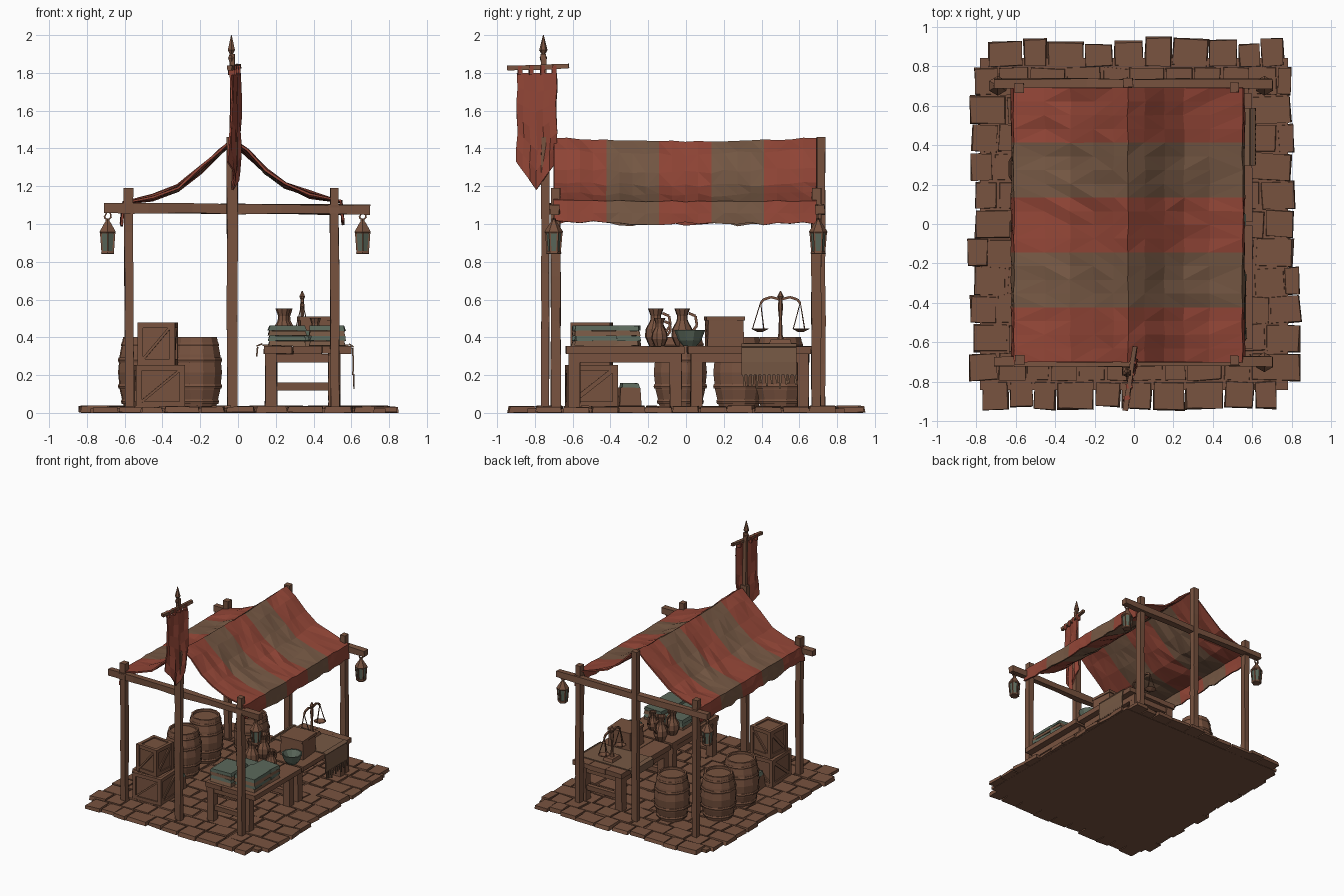
import bpy, bmesh, math, random
from mathutils import Vector, Matrix

if "Cube" in bpy.data.objects:
    bpy.data.objects.remove(bpy.data.objects["Cube"])
random.seed(7)
R = random.uniform

def mat(name, c):
    m = bpy.data.materials.new(name)
    m.diffuse_color = (*c, 1)
    m.use_nodes = True
    m.node_tree.nodes["Principled BSDF"].inputs["Base Color"].default_value = m.diffuse_color
    return m
MATS = [mat("brown wood", (.188, .086, .050)), mat("red cloth", (.290, .061, .038)),
        mat("tan cloth", (.180, .098, .058)), mat("grey green", (.105, .140, .105))]
WOOD, RED, TAN, GREEN = range(4)

def done(name, bm, fix=True):
    if fix:
        bmesh.ops.recalc_face_normals(bm, faces=bm.faces)
    me = bpy.data.meshes.new(name)
    bm.to_mesh(me)
    bm.free()
    for m in MATS:
        me.materials.append(m)
    ob = bpy.data.objects.new(name, me)
    bpy.context.collection.objects.link(ob)
    return ob

def box(bm, c, s, mi=0, rz=0, top=1, jit=0):
    m = Matrix.Translation(c) @ Matrix.Rotation(rz, 4, 'Z') @ Matrix.Diagonal((*s, 1))
    vs = bmesh.ops.create_cube(bm, size=1)['verts']
    for v in vs:
        if v.co.z > 0:
            v.co.x *= top
            v.co.y *= top
        v.co = m @ v.co + Vector((R(-jit, jit), R(-jit, jit), R(-jit, jit) * .4))
    for f in {f for v in vs for f in v.link_faces}:
        f.material_index = mi

def bar(bm, p, q, w, d=None, mi=0, jit=0, seg=1):
    # squared timber from p to q, optionally hewn in several jittered segments
    p, q = Vector(p), Vector(q)
    z = (q - p).normalized()
    x = Vector((1, 0, 0)) if abs(z.x) < .9 else Vector((0, 1, 0))
    y = z.cross(x).normalized()
    x = y.cross(z)
    d = d or w
    rings = [[bm.verts.new(p.lerp(q, i / seg) + x * (a * w / 2 + R(-jit, jit)) + y * (b * d / 2 + R(-jit, jit)))
              for a, b in ((-1, -1), (1, -1), (1, 1), (-1, 1))] for i in range(seg + 1)]
    loft(bm, rings, mi)

def loft(bm, rings, mi=0):
    n = len(rings[0])
    fs = [bm.faces.new((a[i], a[(i + 1) % n], b[(i + 1) % n], b[i]))
          for a, b in zip(rings, rings[1:]) for i in range(n)]
    fs += [bm.faces.new(rings[0][::-1]), bm.faces.new(rings[-1])]
    for f in fs:
        f.material_index = mi

def lathe(bm, prof, loc, n=12, mi=0):
    loft(bm, [[bm.verts.new((loc[0] + r * math.cos(2 * math.pi * (i + .5) / n),
                             loc[1] + r * math.sin(2 * math.pi * (i + .5) / n), loc[2] + z))
               for i in range(n)] for r, z in prof], mi)

# paved base: slab with irregular stones in rows
bm = bmesh.new()
box(bm, (0, 0, .012), (1.56, 1.68, .024))
rows = 13
for r in range(rows):
    y0, y1 = -.94 + 1.88 * r / rows, -.94 + 1.88 * (r + 1) / rows
    half = .75 if r in (0, rows - 1) else .82
    x, end = -half + R(-.03, .03), half + R(-.03, .03)
    while x < end - .04:
        w = min(R(.11, .2), end - x)
        if end - x - w < .07:
            w = end - x
        o = R(-.03, .012)
        a = y0 - (o if r == 0 else 0)
        b = y1 + (o if r == rows - 1 else 0)
        h = R(.026, .036)
        box(bm, (x + w / 2, (a + b) / 2, h / 2 + .002), (w - .006, b - a - .004, h), 0, R(-.06, .06), .94, .005)
        x += w
done("paving", bm)

# corner posts, ridge poles, cross beams
for n, x, y in (("front_left", -.58, -.69), ("front_right", .51, -.69), ("back_left", -.58, .69), ("back_right", .51, .69)):
    bm = bmesh.new()
    bar(bm, (x + .005, y, .02), (x, y, 1.19), .046, .05, jit=.003, seg=5)
    box(bm, (x, y, 1.08), (.056, .062, .05), jit=.004)
    done(n + "_post", bm)
for n, y in (("front", -.695), ("back", .71)):
    bm = bmesh.new()
    bar(bm, (-.71, y, 1.085), (.70, y, 1.075), .05, .05, jit=.004, seg=6)
    done(n + "_beam", bm)
bm = bmesh.new()
bar(bm, (-.03, .715, .02), (-.03, .715, 1.46), .05, .045, jit=.003, seg=6)
done("back_ridge_pole", bm)
bm = bmesh.new()
bar(bm, (-.03, -.745, .02), (-.03, -.745, 1.46), .055, .04, jit=.003, seg=6)
bar(bm, (-.03, -.745, 1.45), (-.03, -.755, 1.9), .026, jit=.002, seg=2)
lathe(bm, [(.014, 1.86), (.02, 1.88), (.01, 1.9), (.022, 1.92), (.002, 2.0)], (-.035, -.755, 0), 6)
done("front_banner_pole", bm)

# striped awning: sagging profile swept along y, five stripes
prof = [(-.617, 1.0), (-.612, 1.06), (-.605, 1.115), (-.45, 1.15), (-.32, 1.20), (-.2, 1.295), (-.1, 1.39), (-.03, 1.45),
        (.05, 1.385), (.15, 1.29), (.25, 1.215), (.38, 1.165), (.545, 1.12), (.552, 1.06), (.556, 1.0)]
bm = bmesh.new()
N = 20
grid = []
for j in range(N + 1):
    t = j / N
    sag = math.sin(math.pi * t)
    row = []
    for i, (x, z) in enumerate(prof):
        edge = i in (0, len(prof) - 1)
        k = .004 if i in (1, 2, 7, 12, 13) else .01
        dx = R(-.004, .004)
        dz = R(-k, k) - sag * (.018 if 2 < i < 12 else .004) + (R(-.006, .012) if edge else 0)
        row.append(bm.verts.new((x + dx, -.70 + 1.39 * t, z + dz)))
    grid.append(row)
for j in range(N):
    for i in range(len(prof) - 1):
        a, b, c, d = grid[j][i], grid[j][i + 1], grid[j + 1][i + 1], grid[j + 1][i]
        for tri in (((a, b, c), (a, c, d)) if R(0, 1) < .5 else ((a, b, d), (b, c, d))):
            bm.faces.new(tri).material_index = TAN if (j // 4) % 2 else RED
aw = done("striped_awning", bm)
s = aw.modifiers.new("thickness", 'SOLIDIFY')
s.thickness, s.offset = .012, 0

# banner with pointed tail, hung on a crossbar
bm = bmesh.new()
cols = 6
rows_ = []
for j in range(7):
    row = []
    for i in range(cols + 1):
        u = i / cols
        bot = 1.33 - .15 * (1 - abs(2 * u - 1))
        z = 1.80 + (bot - 1.80) * j / 6
        row.append(bm.verts.new((-.015 + (u - .5) * .05 + .012 * math.sin(i * 2.1 + j * .8) * (j / 6 + .3),
                                 -.895 + .21 * u + .004 * math.sin(j * 2), z)))
    rows_.append(row)
for a, b in zip(rows_, rows_[1:]):
    for i in range(cols):
        bm.faces.new((a[i], a[i + 1], b[i + 1], b[i])).material_index = RED
s = done("banner", bm).modifiers.new("thickness", 'SOLIDIFY')
s.thickness, s.offset = .01, 0
bm = bmesh.new()
bar(bm, (-.045, -.945, 1.825), (.005, -.62, 1.835), .024, jit=.003, seg=4)
for i in range(4):
    y = -.88 + .06 * i
    box(bm, (-.035 + .01 * i, y, 1.815), (.032, .022, .05), RED, .15)
done("banner_crossbar", bm)

# lanterns with green panes
for n, x, y in (("front_right", .66, -.70), ("back_right", .66, .70), ("back_left", -.69, .70)):
    bm = bmesh.new()
    lathe(bm, [(.036, .84), (.040, .845), (.038, .858)], (x, y, 0), 6)
    lathe(bm, [(.032, .856), (.041, .955)], (x, y, 0), 6, GREEN)
    lathe(bm, [(.044, .95), (.05, .958), (.02, 1.005), (.012, 1.015), (.012, 1.03)], (x, y, 0), 6)
    for k in range(6):
        c, q = math.cos(math.pi * (k + .5) / 3), math.sin(math.pi * (k + .5) / 3)
        bar(bm, (x + .033 * c, y + .033 * q, .85), (x + .042 * c, y + .042 * q, .957), .009)
    for a, b in (((0, 1.02), (.018, 1.035)), ((.018, 1.035), (.014, 1.06)), ((0, 1.02), (-.018, 1.035)), ((-.018, 1.035), (0, 1.07))):
        bar(bm, (x + a[0], y, a[1]), (x + b[0], y, b[1]), .008)
    done(n + "_lantern", bm)

# two trestle tables
for n, y0, y1 in (("front", -.64, -.005), ("back", .005, .67)):
    bm = bmesh.new()
    for k in range(3):
        box(bm, (.212 + .155 * k, (y0 + y1) / 2, .333), (.152, y1 - y0 - R(0, .015), .04), jit=.003)
    for y in (y0 + .05, y1 - .05):
        for x in (.175, .51):
            bar(bm, (x, y, .02), (x, y, .315), .062, .062, jit=.003, seg=2)
        box(bm, (.343, y, .14), (.30, .035, .04), jit=.002)
        box(bm, (.343, y, .29), (.36, .04, .045))
    for x in (.165, .525):
        box(bm, (x, (y0 + y1) / 2, .29), (.035, y1 - y0 - .06, .045))
    done(n + "_table", bm)

# fringed runner draped over the back table
bm = bmesh.new()
path = [(.095, .30), (.10, .35), (.13, .362), (.585, .362), (.61, .345), (.615, .27), (.612, .20)]
for (xa, za), (xb, zb) in zip(path, path[1:]):
    bar(bm, (xa, .44, za), (xb, .44, zb), .008, .29, TAN) if abs(xb - xa) < 0 else None
    vs = [bm.verts.new((x, y, z)) for x, y, z in ((xa, .295, za), (xb, .295, zb), (xb, .585, zb), (xa, .585, za))]
    bm.faces.new(vs).material_index = TAN
s = done("table_runner", bm).modifiers.new("thickness", 'SOLIDIFY')
s.thickness = .008
bm = bmesh.new()
for k in range(12):
    y = .305 + .0245 * k
    bar(bm, (.612, y, .205), (.614, y + R(-.01, .01), R(.125, .16)), .007, .011, TAN)
done("runner_fringe", bm)

# folded cloth stacks
bm = bmesh.new()
for x, y, sx, sy, k in ((.26, -.49, .20, .23, 4), (.47, -.47, .19, .24, 4), (.30, -.31, .19, .12, 3), (.48, -.31, .17, .13, 4)):
    for i in range(k):
        box(bm, (x, y, .368 + .027 * i), (sx, sy, .026), GREEN if i in (k - 1, 1) else TAN, R(-.08, .08), .95, .004)
done("folded_cloths", bm)

# jugs, cups and bowl
jug = [(.035, 0), (.058, .05), (.055, .09), (.03, .135), (.028, .16), (.042, .20), (.03, .20), (.022, .17)]
for n, x, y, s in (("tall_jug", .24, -.16, 1), ("second_jug", .25, -.02, 1), ("small_jug", .41, -.14, .75)):
    bm = bmesh.new()
    lathe(bm, [(r * s, z * s) for r, z in jug], (x, y, .353), 9)
    h = [(.035, .175), (.07, .16), (.078, .11), (.052, .075)]
    for a, b in zip(h, h[1:]):
        bar(bm, (x, y + a[0] * s, .353 + a[1] * s), (x, y + b[0] * s, .353 + b[1] * s), .014)
    done(n, bm)
bm = bmesh.new()
lathe(bm, [(.035, 0), (.06, .03), (.082, .085), (.072, .085), (.04, .03)], (.49, .02, .353), 10, GREEN)
done("green_bowl", bm)

def crate(name, c, s, rz=0):
    # plank box with raised edge frame and a diagonal brace on each side
    bm = bmesh.new()
    sx, sy, sz = (v / 2 for v in s)
    t = .03
    box(bm, (0, 0, 0), (s[0] - .024, s[1] - .024, s[2] - .02))
    for a in (-1, 1):
        for b in (-1, 1):
            box(bm, (a * (sx - t / 2), b * (sy - t / 2), 0), (t, t, s[2]))
            box(bm, (0, a * (sy - t / 2), b * (sz - t / 2)), (s[0] - t, t - .004, t))
            box(bm, (a * (sx - t / 2), 0, b * (sz - t / 2)), (t - .004, s[1] - t, t))
        bar(bm, (-sx + t, a * (sy - .01), -sz + t), (sx - t, a * (sy - .01), sz - t), .014, .024)
        bar(bm, (a * (sx - .01), -sy + t, -sz + t), (a * (sx - .01), sy - t, sz - t), .014, .024)
    ob = done(name, bm)
    ob.location, ob.rotation_euler = c, (0, 0, rz)
crate("lower_crate", (-.415, -.50, .142), (.26, .27, .225), .04)
crate("upper_crate", (-.425, -.50, .367), (.20, .21, .225), -.08)
bm = bmesh.new()
box(bm, (.42, .205, .43), (.20, .20, .15), 0, .06, .95, .004)
box(bm, (.42, .205, .50), (.205, .205, .022), 0, .06)
done("goods_box", bm)
bm = bmesh.new()
box(bm, (-.40, -.30, .08), (.18, .11, .11), 0, .1, .9, .006)
box(bm, (-.40, -.30, .145), (.17, .10, .025), GREEN, .1, .9, .006)
done("green_bundle", bm)

# barrels with hoops
for n, x, y, s in (("front", -.49, -.03, 1.04), ("middle", -.50, .28, 1), ("back", -.22, .50, 1)):
    bm = bmesh.new()
    lathe(bm, [(r * s, z) for r, z in ((.108, .0), (.13, .09), (.14, .185), (.13, .28), (.112, .372), (.097, .372), (.097, .352))], (x, y, .03), 12)
    for r, z in ((.118, .03), (.135, .11), (.135, .25), (.118, .33)):
        lathe(bm, [(r * s + .002, z - .012), (r * s + .006, z), (r * s + .002, z + .012)], (x, y, .03), 12)
    done(n + "_barrel", bm)

# balance scale
bm = bmesh.new()
X, Y = .34, .50
box(bm, (X, Y, .378), (.09, .12, .025), top=.85)
lathe(bm, [(.02, .385), (.012, .41), (.008, .5), (.014, .56), (.01, .60), (.018, .615), (.003, .645)], (X, Y, 0), 6)
for sgn in (-1, 1):
    pts = [(0, .60), (.05, .613), (.09, .60), (.105, .58)]
    for a, b in zip(pts, pts[1:]):
        bar(bm, (X, Y + sgn * a[0], a[1]), (X, Y + sgn * b[0], b[1]), .013)
    for k in range(3):
        an = 2.1 * k + .5
        bar(bm, (X, Y + sgn * .105, .585), (X + .04 * math.cos(an), Y + sgn * .108 + .04 * math.sin(an), .445), .005)
    lathe(bm, [(.015, .428), (.05, .445), (.042, .447), (.01, .436)], (X, Y + sgn * .108, 0), 8)
done("balance_scale", bm)
